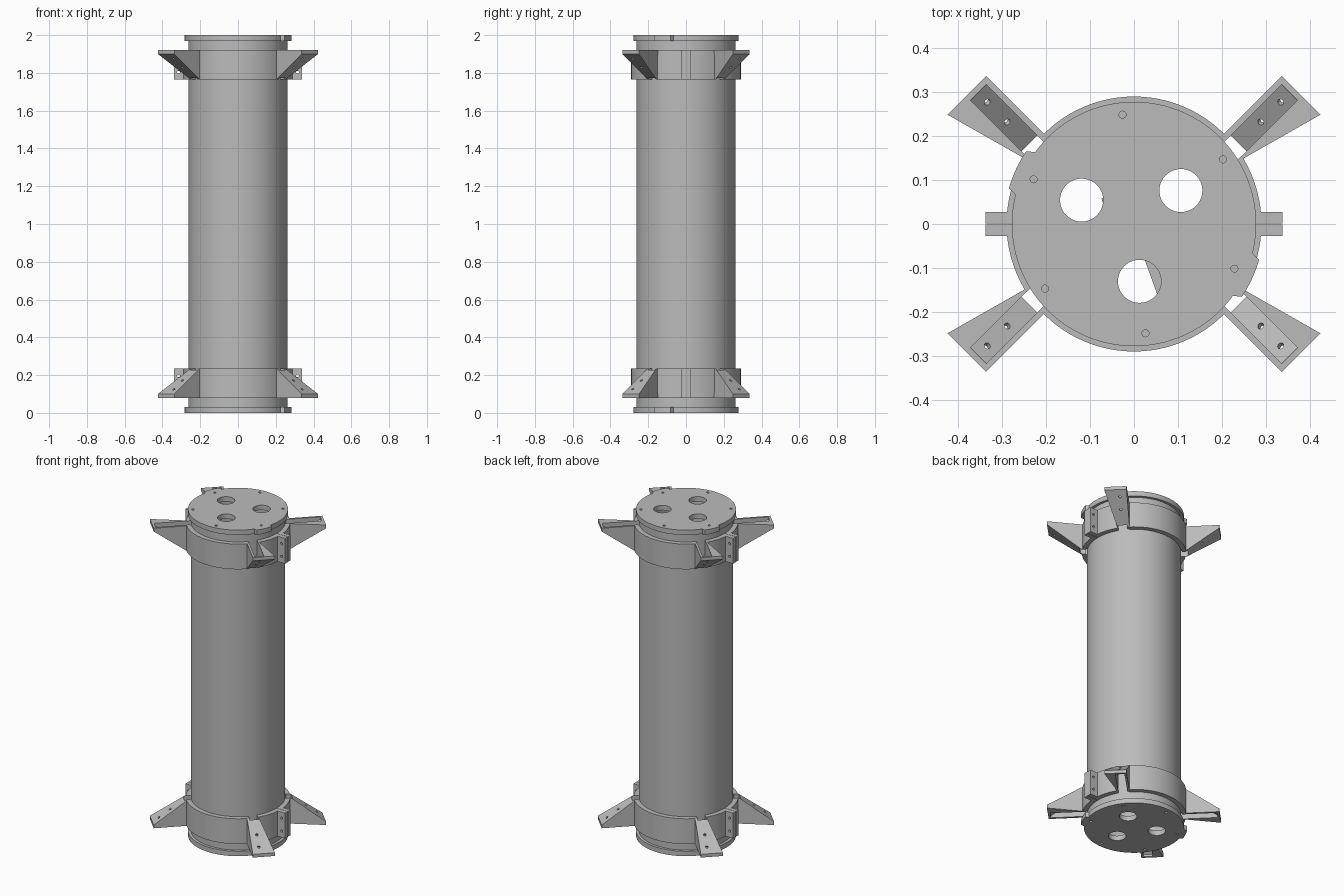
import bpy, bmesh
from math import sin, cos, radians, sqrt, pi
from mathutils import Matrix, Vector

if "Cube" in bpy.data.objects:
    bpy.data.objects.remove(bpy.data.objects["Cube"])

grey = bpy.data.materials.new("plain grey")
grey.use_nodes = True
grey.diffuse_color = (0.5, 0.5, 0.5, 1)
grey.node_tree.nodes["Principled BSDF"].inputs["Base Color"].default_value = (0.5, 0.5, 0.5, 1)
parts = []


def add(name, bm, keep=True):
    bmesh.ops.recalc_face_normals(bm, faces=bm.faces)
    mesh = bpy.data.meshes.new(name)
    bm.to_mesh(mesh)
    bm.free()
    mesh.materials.append(grey)
    obj = bpy.data.objects.new(name, mesh)
    bpy.context.collection.objects.link(obj)
    if keep:
        parts.append(obj)
    else:
        obj.hide_render = True
    return obj


def loft(name, low, high, keep=True):
    """Solid between two matching outlines."""
    bm = bmesh.new()
    a = [bm.verts.new(p) for p in low]
    b = [bm.verts.new(p) for p in high]
    bm.faces.new(a)
    bm.faces.new(b)
    for i in range(len(a)):
        j = (i + 1) % len(a)
        bm.faces.new((a[i], a[j], b[j], b[i]))
    return add(name, bm, keep)


def prism(name, outline, z0, z1, keep=True):
    return loft(name, [(x, y, z0) for x, y in outline], [(x, y, z1) for x, y in outline], keep)


def box(name, lo, hi, keep=True):
    return prism(name, [(lo[0], lo[1]), (hi[0], lo[1]), (hi[0], hi[1]), (lo[0], hi[1])],
                 lo[2], hi[2], keep)


def circle(r, n, cx=0, cy=0):
    return [(cx + r * cos(2 * pi * i / n), cy + r * sin(2 * pi * i / n)) for i in range(n)]


def rod(name, start, end, r, n=16):
    """Round cutter between two points."""
    start, end = Vector(start), Vector(end)
    turn = (end - start).to_track_quat('Z', 'Y').to_matrix()
    ring = [turn @ Vector((x, y, 0)) for x, y in circle(r, n)]
    return loft(name, [start + p for p in ring], [end + p for p in ring], False)


def cut(obj, *cutters):
    for c in cutters:
        mod = obj.modifiers.new("cut", 'BOOLEAN')
        mod.operation, mod.solver, mod.object = 'DIFFERENCE', 'EXACT', c
        bpy.context.view_layer.objects.active = obj
        bpy.ops.object.modifier_apply(modifier=mod.name)
        bpy.data.objects.remove(c)


def mirrored(obj, name, sx, sy, top):
    mesh = obj.data.copy()
    mesh.transform(Matrix.Translation((0, 0, 2 if top else 0))
                   @ Matrix.Diagonal((sx, sy, -1 if top else 1, 1)))
    if sx * sy * (-1 if top else 1) < 0:
        mesh.flip_normals()
    copy = bpy.data.objects.new(name, mesh)
    bpy.context.collection.objects.link(copy)
    parts.append(copy)


# Hollow main tube
N = 96
tube = prism("main_tube", circle(0.262, N), 0.03, 1.97)
cut(tube, prism("bore", circle(0.238, N), -0.1, 2.1, False))

# End cap with two raised locking lugs, three ports and six screw recesses
outline = []
for i in range(180):
    a = i * 2
    lug = 145 <= a <= 165 or 325 <= a <= 345
    r = 0.296 if lug else 0.278
    outline.append((r * cos(radians(a)), r * sin(radians(a))))
cap = prism("bottom_cap", outline, 0, 0.03)
for k in range(3):
    a = radians(35.5 + 120 * k)
    cut(cap, prism("port", circle(0.049, 40, 0.131 * cos(a), 0.131 * sin(a)), -0.1, 0.1, False))
for k in range(6):
    a = radians(36 + 60 * k)
    cut(cap, prism("recess", circle(0.008, 16, 0.25 * cos(a), 0.25 * sin(a)), -0.1, 0.012, False))
mirrored(cap, "top_cap", 1, 1, True)

# Fin bracket: s runs outward on the diagonal, w across it
Z0, Z1 = 0.08, 0.235
S0, S1 = 0.288, 0.4755


def diag(s, w, z, sx=1, sy=1):
    return (sx * (s + w) / sqrt(2), sy * (s - w) / sqrt(2), z)


def flare(s):
    return 0.067 + max(0, s - S0) / (S1 - S0) * 0.057


profile = [(0.268, Z0), (S1, Z0), (S1, 0.1), (S0, Z1), (0.268, Z1)]
bracket = loft("lower_back_left_bracket", [diag(s, 0, z) for s, z in profile],
               [diag(s, flare(s), z) for s, z in profile])
# Pocket stays parallel to the sloping plate and is open towards the tube
pocket = [(0.2, 0.0), (0.462, 0.0), (0.462, 0.093), (0.298, 0.211), (0.298, 0.3), (0.2, 0.3)]
cut(bracket, loft("pocket", [diag(s, 0.013, z) for s, z in pocket],
                  [diag(s, 0.064, z) for s, z in pocket], False))
for s, z in ((0.376, 0.172), (0.44, 0.126)):
    cut(bracket, rod("bolt_hole", diag(s - 0.029, 0.04, z - 0.04), diag(s + 0.029, 0.04, z + 0.04), 0.0075))

# Clamp ring with bolted ears, opened behind each bracket
clamp = prism("lower_clamp", circle(0.29, N), Z0, Z1)
cut(clamp, prism("clamp_bore", circle(0.262, N), 0, 1, False))
for sx in (1, -1):
    for sy in (1, -1):
        gap = [(0.2, 0), (0.4, 0), (0.4, 0.3), (0.2, 0.3)]
        cut(clamp, loft("gap", [diag(s, 0.004, z, sx, sy) for s, z in gap],
                        [diag(s, 0.063, z, sx, sy) for s, z in gap], False))
cut(clamp, box("split", (-1, -0.001, 0), (1, 0.001, 1), False))
mirrored(clamp, "upper_clamp", 1, 1, True)

ear = box("lower_back_left_ear", (0.28, 0.001, Z0), (0.338, 0.027, Z1))
for z in (0.118, 0.197):
    cut(ear, rod("ear_hole", (0.315, -0.1, z), (0.315, 0.1, z), 0.0075))

for top in (False, True):
    for sx, side in ((1, "left"), (-1, "right")):
        for sy, end in ((1, "back"), (-1, "front")):
            if top or sx < 0 or sy < 0:
                place = ("upper_" if top else "lower_") + end + "_" + side
                mirrored(bracket, place + "_bracket", sx, sy, top)
                mirrored(ear, place + "_ear", sx, sy, top)

# Equipment inside the tube, glimpsed through the ports
for name, lo, hi in (("inner_core", (-0.05, -0.07, 0.2), (0.05, 0.08, 1.8)),
                     ("inner_rail", (-0.005, -0.17, 0.2), (0.04, -0.07, 1.8))):
    box(name, lo, hi).data.transform(Matrix.Rotation(radians(20), 4, 'Z'))

bpy.ops.object.select_all(action='DESELECT')
for obj in parts:
    obj.select_set(True)
bpy.context.view_layer.objects.active = tube
bpy.ops.object.shade_smooth_by_angle(angle=radians(30))
